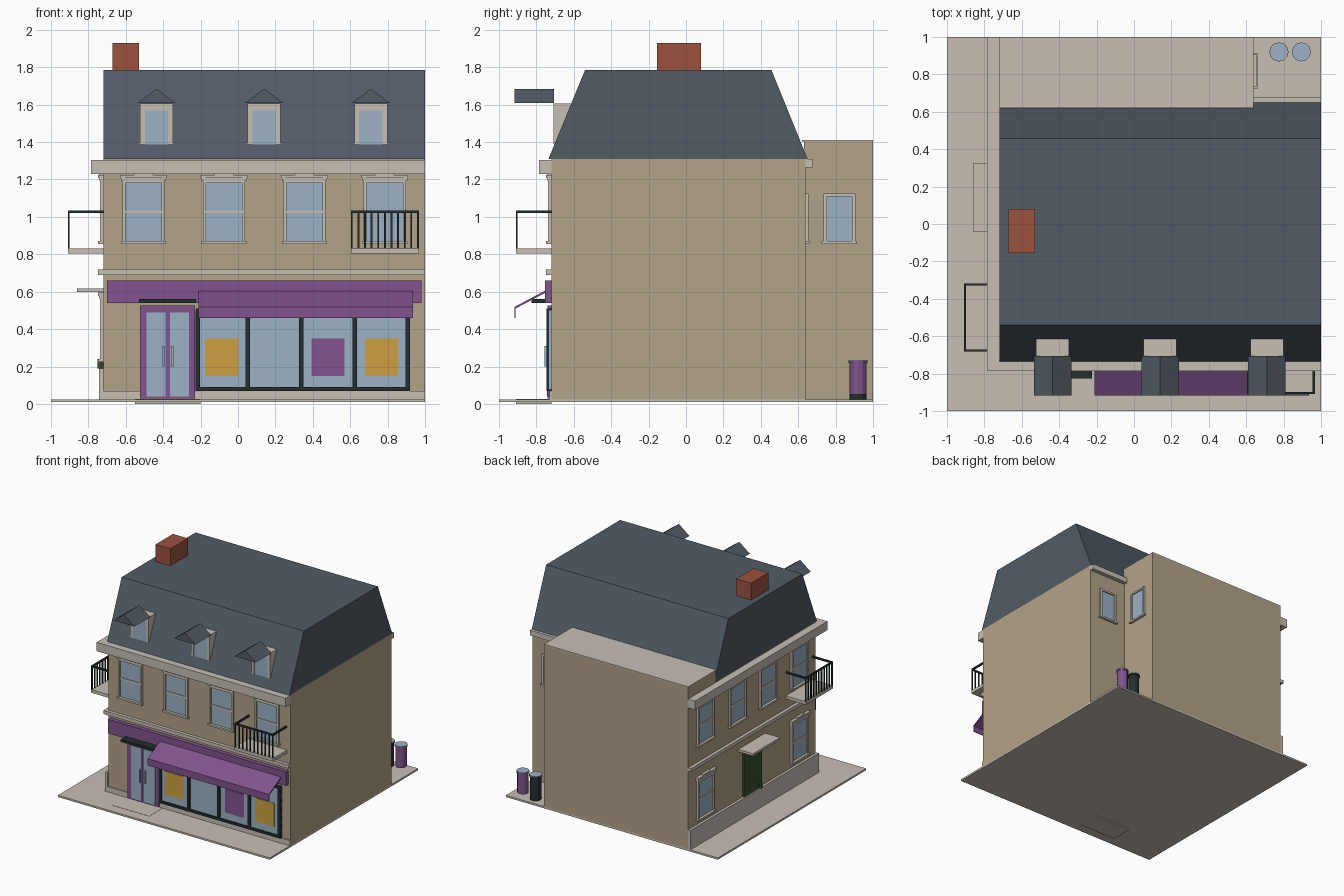
import bpy, bmesh, math

if "Cube" in bpy.data.objects:
    bpy.data.objects.remove(bpy.data.objects["Cube"])

def srgb(r, g, b):
    f = lambda c: (c / 255 / 12.92) if c < 11 else ((c / 255 + 0.055) / 1.055) ** 2.4
    return (f(r), f(g), f(b), 1)

def material(name, *rgb):
    m = bpy.data.materials.new(name)
    m.diffuse_color = srgb(*rgb)
    m.use_nodes = True
    m.node_tree.nodes["Principled BSDF"].inputs["Base Color"].default_value = m.diffuse_color
    return m

WALL = material("tan_wall", 180, 163, 136)
STONE = material("pale_stone", 199, 191, 180)
SLATE = material("slate", 81, 91, 101)
BRICK = material("brick", 156, 82, 64)
PURPLE = material("purple_paint", 130, 84, 142)
GLASS = material("glass", 156, 178, 198)
ORANGE = material("orange_poster", 205, 160, 66)
BLACK = material("dark_metal", 34, 46, 46)
GREEN = material("green_door", 56, 80, 48)

def finish(name, bm, mat):
    bmesh.ops.recalc_face_normals(bm, faces=bm.faces)
    me = bpy.data.meshes.new(name)
    bm.to_mesh(me)
    bm.free()
    me.materials.append(mat)
    ob = bpy.data.objects.new(name, me)
    bpy.context.collection.objects.link(ob)
    return ob

# wall frames: (along wall, out of wall, height) to world
WORLD = lambda u, d, z: (u, d, z)
FRONT = lambda u, d, z: (u, -0.72 - d, z)
LEFT = lambda u, d, z: (-0.72 - d, u, z)
BACK = lambda u, d, z: (u, 0.64 + d, z)
YARD = lambda u, d, z: (0.64 + d, u, z)

def boxes(name, mat, items, frame=WORLD):
    """One object from boxes given as (u0, u1, d0, d1, z0, z1)."""
    bm = bmesh.new()
    for u0, u1, d0, d1, z0, z1 in items:
        v = [bm.verts.new(frame(u, d, z)) for z in (z0, z1)
             for u, d in ((u0, d0), (u1, d0), (u1, d1), (u0, d1))]
        for f in ((0, 1, 2, 3), (4, 5, 6, 7), (0, 1, 5, 4), (1, 2, 6, 5), (2, 3, 7, 6), (3, 0, 4, 7)):
            bm.faces.new([v[i] for i in f])
    return finish(name, bm, mat)

def prism(name, mat, profile, a, b, axis):
    """Extrude a closed profile along x (profile y,z) or y (profile x,z)."""
    bm = bmesh.new()
    put = (lambda p, t: (t, p[0], p[1])) if axis == 'x' else (lambda p, t: (p[0], t, p[1]))
    r0, r1 = ([bm.verts.new(put(p, t)) for p in profile] for t in (a, b))
    bm.faces.new(r0)
    bm.faces.new(r1)
    n = len(profile)
    for i in range(n):
        j = (i + 1) % n
        bm.faces.new((r0[i], r0[j], r1[j], r1[i]))
    return finish(name, bm, mat)

# ground and main masses
boxes("pavement", STONE, [(-1, 1, -1, 1, 0.01, 0.025)])
boxes("door_step", STONE, [(-0.55, -0.2, -0.91, -0.72, 0, 0.027)])
boxes("main_walls", WALL, [(-0.72, 1, -0.72, 0.64, 0.02, 1.31)])
boxes("rear_wing", WALL, [(-0.72, 0.64, 0.63, 1, 0.02, 1.402)])
boxes("rear_wing_roof", STONE, [(-0.72, 0.64, 0.62, 1, 1.402, 1.41)])
prism("mansard_roof", SLATE, [(-0.735, 1.31), (-0.54, 1.785), (0.457, 1.785), (0.65, 1.31)], -0.72, 1, 'x')
boxes("chimney", BRICK, [(-0.67, -0.53, -0.155, 0.08, 1.78, 1.93)])

# stone bands
boxes("cornice", STONE, [(-0.785, 1, -0.785, -0.72, 1.23, 1.305), (-0.785, -0.72, -0.72, 1, 1.23, 1.305),
                         (0.64, 1, 0.64, 0.675, 1.265, 1.31)])
boxes("string_course", STONE, [(-0.748, 1, -0.748, -0.72, 0.69, 0.72), (-0.748, -0.72, -0.72, 1, 0.69, 0.72)])
boxes("front_plinth", STONE, [(-0.72, 1, -0.73, -0.72, 0.025, 0.07)])
boxes("side_plinth", STONE, [(-0.742, -0.72, -0.73, 1, 0.025, 0.19)])

def tall_window(frame, c, z):
    """Sash window with bracketed header and sill, bottom at z."""
    boxes("window_glass", GLASS, [(c - 0.1, c + 0.1, 0, 0.006, z + 0.01, z + 0.33)], frame)
    parts = [(c - 0.125, c + 0.125, 0, 0.028, z + 0.352, z + 0.37),
             (c - 0.11, c + 0.11, 0, 0.018, z + 0.325, z + 0.352),
             (c - 0.12, c + 0.12, 0, 0.028, z, z + 0.015),
             (c - 0.1, c + 0.1, 0, 0.012, z + 0.165, z + 0.18),
             (c - 0.05, c + 0.05, 0, 0.024, z + 0.37, z + 0.376)]
    for s in (-1, 1):
        parts.append((c + s * 0.097, c + s * 0.113, 0, 0.018, z + 0.015, z + 0.352))
        parts.append((c + s * 0.1, c + s * 0.12, 0, 0.024, z + 0.34, z + 0.352))
    boxes("window_frame", STONE, parts, frame)

def small_window(frame, c):
    """Plain rear window."""
    boxes("rear_window_glass", GLASS, [(c - 0.07, c + 0.07, 0, 0.006, 0.865, 1.115)], frame)
    boxes("rear_window_frame", STONE, [(c - 0.085, c - 0.067, 0, 0.016, 0.86, 1.125),
                                       (c + 0.067, c + 0.085, 0, 0.016, 0.86, 1.125),
                                       (c - 0.085, c + 0.085, 0, 0.016, 1.11, 1.125),
                                       (c - 0.095, c + 0.095, 0, 0.022, 0.855, 0.87)], frame)

for x in (-0.505, -0.075, 0.355, 0.785):
    tall_window(FRONT, x, 0.855)
for y in (0.775, 0.345, -0.07, -0.49):
    tall_window(LEFT, y, 0.855)
for y in (0.775, -0.49):
    tall_window(LEFT, y, 0.225)
small_window(BACK, 0.82)
small_window(YARD, 0.82)

# dormers with forward roofs
for x in (-0.435, 0.14, 0.71):
    boxes("dormer_body", STONE, [(x - 0.088, x + 0.088, -0.70, -0.605, 1.395, 1.605),
                                 (x - 0.088, x - 0.062, -0.708, -0.70, 1.39, 1.605),
                                 (x + 0.062, x + 0.088, -0.708, -0.70, 1.39, 1.605),
                                 (x - 0.088, x + 0.088, -0.708, -0.70, 1.57, 1.605)])
    boxes("dormer_glass", GLASS, [(x - 0.062, x + 0.062, -0.705, -0.70, 1.388, 1.57)])
    prism("dormer_roof", SLATE, [(x - 0.1, 1.61), (x + 0.1, 1.61), (x, 1.685)], -0.917, -0.705, 'y')

def balcony(frame, c):
    """Slab with balusters along the outer edge and a three-sided rail."""
    a, b = c - 0.182, c + 0.182
    boxes("balcony_floor", STONE, [(a, b, 0, 0.188, 0.803, 0.83)], frame)
    rails = [(a, b, 0.178, 0.188, 1.02, 1.035),
             (a, a + 0.012, 0, 0.188, 1.02, 1.035), (b - 0.012, b, 0, 0.188, 1.02, 1.035)]
    for i in range(11):
        u = a + 0.005 + i * 0.0354
        rails.append((u - 0.005, u + 0.005, 0.18, 0.188, 0.83, 1.02))
    boxes("balcony_railing", BLACK, rails, frame)

balcony(FRONT, 0.785)
balcony(LEFT, -0.5)

# side entrance
boxes("side_door", GREEN, [(0.02, 0.265, 0, 0.012, 0.19, 0.575)], LEFT)
boxes("side_door_handle", GREEN, [(0.04, 0.055, 0.012, 0.03, 0.19, 0.24)], LEFT)
boxes("side_canopy", STONE, [(-0.04, 0.325, 0, 0.14, 0.598, 0.618)], LEFT)

# shop front
boxes("sign_board", PURPLE, [(-0.7, 0.98, 0, 0.035, 0.54, 0.66)], FRONT)
prism("awning", PURPLE, [(-0.745, 0.61), (-0.918, 0.518), (-0.918, 0.46), (-0.912, 0.46),
                         (-0.912, 0.51), (-0.745, 0.598)], -0.21, 0.935, 'x')
boxes("shop_glass", GLASS, [(-0.22, 0.92, 0, 0.012, 0.08, 0.5)], FRONT)
boxes("shop_frame", BLACK, [(-0.225, 0.92, 0, 0.025, 0.07, 0.09), (-0.225, 0.92, 0, 0.025, 0.49, 0.51)]
      + [(x - 0.012, x + 0.012, 0, 0.025, 0.07, 0.5) for x in (-0.215, 0.052, 0.337, 0.625, 0.908)], FRONT)
for x, m in ((-0.088, ORANGE), (0.482, PURPLE), (0.767, ORANGE)):
    boxes("poster", m, [(x - 0.088, x + 0.088, 0.012, 0.016, 0.15, 0.35)], FRONT)

# double shop door
boxes("shop_door", PURPLE, [(-0.523, -0.23, 0, 0.02, 0.03, 0.525)], FRONT)
boxes("shop_door_glass", GLASS, [(-0.49, -0.388, 0.02, 0.024, 0.04, 0.49),
                                 (-0.364, -0.262, 0.02, 0.024, 0.04, 0.49)], FRONT)
boxes("shop_door_handles", GLASS, [(x - 0.006, x + 0.006, 0.02, 0.036, 0.2, 0.31) for x in (-0.4, -0.352)], FRONT)
boxes("door_canopy", BLACK, [(-0.53, -0.225, 0, 0.105, 0.54, 0.56)], FRONT)

def cylinder(name, mat, x, y, r, z0, z1):
    bm = bmesh.new()
    bmesh.ops.create_cone(bm, cap_ends=True, segments=12, radius1=r, radius2=r, depth=z1 - z0)
    ob = finish(name, bm, mat)
    ob.location = (x, y, (z0 + z1) / 2)

# yard bins
for x, m in ((0.775, BLACK), (0.895, PURPLE)):
    cylinder("bin_body", m, x, 0.92, 0.045, 0.025 if m is BLACK else 0.05, 0.222)
    cylinder("bin_rim", m, x, 0.92, 0.051, 0.22, 0.23)
    cylinder("bin_lid", GLASS, x, 0.92, 0.05, 0.23, 0.236)
